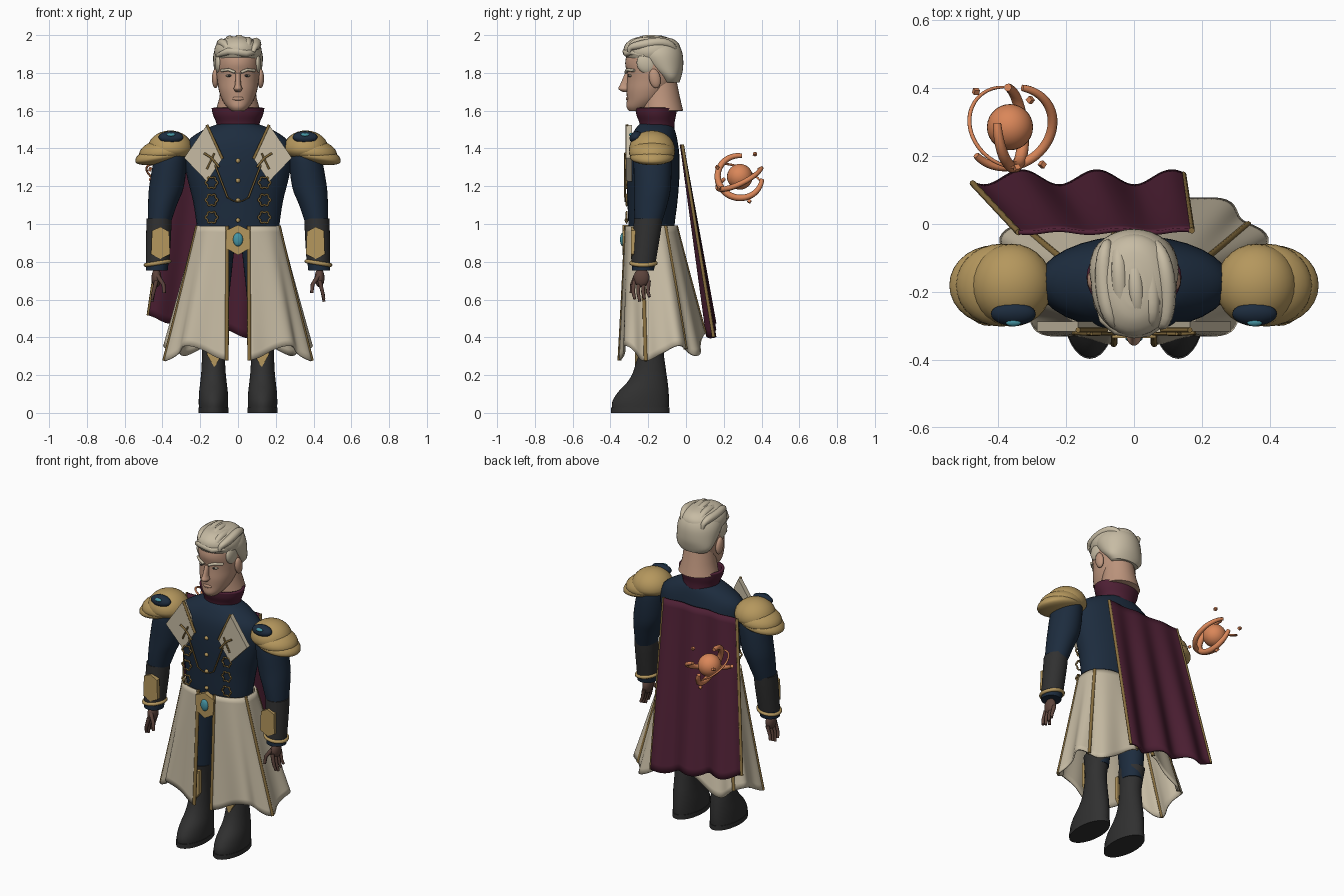
import bpy, bmesh
from math import sin, cos, pi, radians
from mathutils import Matrix, Vector, Euler

cube = bpy.data.objects.get("Cube")
if cube:
    bpy.data.objects.remove(cube, do_unlink=True)


def material(name, *rgb):
    m = bpy.data.materials.new(name)
    m.use_nodes = True
    m.diffuse_color = (*rgb, 1)
    m.node_tree.nodes["Principled BSDF"].inputs["Base Color"].default_value = (*rgb, 1)
    return m


skin = material("skin", .51, .30, .205)
brown = material("dark brown", .11, .058, .045)
cream = material("cream", .57, .50, .37)
navy = material("navy", .012, .025, .048)
maroon = material("maroon", .075, .014, .034)
gold = material("gold", .46, .31, .11)
dark_gold = material("dark gold", .25, .16, .05)
charcoal = material("charcoal", .03, .03, .03)
orange = material("orange", .70, .24, .10)
teal = material("teal", .06, .30, .37)
SIDES = (("left", 1), ("right", -1))


def finish(name, bm, mat, angle=50):
    bmesh.ops.recalc_face_normals(bm, faces=bm.faces[:])
    mesh = bpy.data.meshes.new(name)
    bm.to_mesh(mesh)
    bm.free()
    mesh.materials.append(mat)
    mesh.shade_smooth()
    mesh.set_sharp_from_angle(angle=radians(angle))
    ob = bpy.data.objects.new(name, mesh)
    bpy.context.collection.objects.link(ob)
    return ob


def thicken(ob, amount):
    mod = ob.modifiers.new("thickness", 'SOLIDIFY')
    mod.thickness, mod.offset = amount, 0
    return ob


def grid(name, func, nu, nv, mat):
    """Open sheet through func(u, v)."""
    bm = bmesh.new()
    rows = [[bm.verts.new(func(i / nu, j / nv)) for i in range(nu + 1)] for j in range(nv + 1)]
    for a, b in zip(rows, rows[1:]):
        for i in range(nu):
            bm.faces.new((a[i], a[i + 1], b[i + 1], b[i]))
    return finish(name, bm, mat)


def loft(name, rows, mat, cx=(0,), s=1, caps=True, n=32, steps=4):
    """Smooth stack of ellipses; each row is (z, half width, front y, back y)."""
    rows = [(*r, cx[min(i, len(cx) - 1)]) for i, r in enumerate(rows)]
    fine = []
    for i in range(len(rows) - 1):
        p = [Vector(rows[min(max(k, 0), len(rows) - 1)]) for k in range(i - 1, i + 3)]
        for k in range(steps):
            t = k / steps
            fine.append(p[1] + .5 * t * (p[2] - p[0] + t * (2 * p[0] - 5 * p[1] + 4 * p[2] - p[3]
                        + t * (3 * p[1] - 3 * p[2] + p[3] - p[0]))))
    fine.append(Vector(rows[-1]))
    bm = bmesh.new()
    rings = [[bm.verts.new((s * (x + w * sin(2 * pi * k / n)),
                            (f + b) / 2 + (f - b) / 2 * cos(2 * pi * k / n), z))
              for k in range(n)] for z, w, f, b, x in fine]
    for a, b in zip(rings, rings[1:]):
        for k in range(n):
            bm.faces.new((a[k], a[k - 1], b[k - 1], b[k]))
    if caps:
        bm.faces.new(rings[0])
        bm.faces.new(rings[-1])
    return finish(name, bm, mat)


def ball(name, loc, size, mat, rot=(0, 0, 0), flat=1):
    """Ellipsoid; flat squashes its lower half."""
    bm = bmesh.new()
    bmesh.ops.create_uvsphere(bm, u_segments=28, v_segments=16, radius=1)
    for v in bm.verts:
        if v.co.z < 0:
            v.co.z *= flat
    bm.transform(Matrix.LocRotScale(Vector(loc), Euler(rot), Vector(size)))
    return finish(name, bm, mat)


def tube(name, pts, r, mat, taper=None, cyclic=False):
    cu = bpy.data.curves.new(name, 'CURVE')
    cu.dimensions, cu.bevel_depth, cu.bevel_resolution, cu.use_fill_caps = '3D', r, 2, True
    sp = cu.splines.new('POLY')
    sp.points.add(len(pts) - 1)
    sp.use_cyclic_u = cyclic
    for i, p in enumerate(pts):
        sp.points[i].co = (*p, 1)
        sp.points[i].radius = taper(i / (len(pts) - 1)) if taper else 1
    tmp = bpy.data.objects.new(name + " path", cu)
    bm = bmesh.new()
    bm.from_mesh(tmp.to_mesh())
    bpy.data.objects.remove(tmp)
    return finish(name, bm, mat)


def plate(name, outline, y, depth, mat, s=1):
    """Flat slab with an x-z outline, extruded forward from y."""
    bm = bmesh.new()
    face = bm.faces.new([bm.verts.new((s * x, y, z)) for x, z in outline])
    out = bmesh.ops.extrude_face_region(bm, geom=[face])
    bmesh.ops.translate(bm, vec=(0, -depth, 0), verts=[v for v in out["geom"] if isinstance(v, bmesh.types.BMVert)])
    return finish(name, bm, mat, 20)


# Head and neck
loft("head", [(1.597, .03, -.30, -.24), (1.62, .058, -.315, -.17), (1.66, .085, -.313, -.12),
              (1.71, .102, -.315, -.08), (1.76, .11, -.312, -.05), (1.80, .115, -.312, -.04),
              (1.85, .116, -.322, -.035), (1.90, .112, -.31, -.04), (1.96, .08, -.27, -.08)], skin)
loft("neck", [(1.54, .085, -.225, -.06), (1.595, .085, -.23, -.06), (1.60, .118, -.235, -.015),
              (1.67, .098, -.235, -.032), (1.76, .09, -.23, -.05)], skin, steps=1)
loft("nose", [(1.70, .012, -.335, -.30), (1.715, .023, -.358, -.29), (1.74, .016, -.348, -.29),
              (1.80, .012, -.322, -.29)], skin)
ball("lips", (0, -.309, 1.664), (.03, .009, .011), skin)
tube("mouth_line", [(-.028, -.309, 1.664), (0, -.317, 1.665), (.028, -.309, 1.664)], .0015, brown)
for side, s in SIDES:
    ball(side + "_ear", (s * .12, -.165, 1.77), (.018, .03, .052), skin, (.2, 0, 0))
    ball(side + "_eye", (s * .045, -.294, 1.785), (.021, .012, .007), cream)
    ball(side + "_iris", (s * .045, -.304, 1.785), (.009, .004, .006), charcoal)
    tube(side + "_brow", [(s * .016, -.319, 1.803), (s * .05, -.312, 1.817), (s * .088, -.275, 1.812)], .008, cream)

# Swept-back wavy hair
loft("hair_back", [(1.75, .09, -.13, -.035), (1.78, .116, -.15, -.025), (1.83, .128, -.215, -.015),
                   (1.90, .13, -.27, -.018), (1.95, .105, -.26, -.04), (1.975, .06, -.23, -.08)], cream)
loft("hair_top", [(1.875, .115, -.312, -.05), (1.91, .126, -.33, -.03), (1.95, .115, -.322, -.035),
                  (1.98, .075, -.285, -.07), (1.992, .03, -.24, -.13)], cream)
for i in range(5):
    x = -.08 + .042 * i
    path = [(x * (.75 + .35 * sin(pi * t)) + .03 * (.5 - t), -.178 - .122 * cos(pi * t),
             1.905 + (.068 - 1.8 * x * x) * sin(pi * t) ** .7 + .006 * sin(9 * t + 2 * i))
            for t in (k / 14 for k in range(15))]
    tube(f"hair_lock_{i + 1}", path, .026, cream, lambda t: .45 + .55 * sin(pi * t))
tube("hair_wave", [(-.112, -.22, 1.885), (-.09, -.28, 1.90), (-.05, -.308, 1.915), (0, -.315, 1.912), (.04, -.312, 1.903),
                   (.08, -.29, 1.91), (.112, -.22, 1.89)], .022, cream, lambda t: .3 + .7 * sin(pi * t))
for side, s in SIDES:
    ball(side + "_temple_hair", (s * .102, -.21, 1.85), (.02, .05, .055), cream, (.5, 0, 0))

# Jacket and collar
loft("jacket", [(.95, .215, -.30, -.06), (1.0, .22, -.305, -.06), (1.12, .238, -.31, -.045),
                (1.25, .27, -.315, -.035), (1.36, .285, -.313, -.035), (1.44, .265, -.30, -.045),
                (1.50, .18, -.27, -.06), (1.535, .09, -.24, -.08)], navy)
thicken(loft("collar", [(1.50, .10, -.235, -.07), (1.54, .108, -.24, -.068), (1.58, .125, -.255, -.06),
                        (1.615, .132, -.26, -.055)], maroon, caps=False), .016)
for i in range(4):
    ball(f"button_{i + 1}", (0, -.315, 1.02 + .105 * i), (.012, .01, .012), gold)

for side, s in SIDES:
    # Lapels, braid and frogging
    plate(side + "_lapel", [(.165, 1.525), (.285, 1.35), (.165, 1.225), (.083, 1.345)], -.287, .03, cream, s)
    tube(side + "_lapel_trim", [(s * .165, -.312, 1.525), (s * .083, -.312, 1.345)], .008, dark_gold)
    tube(side + "_brooch_bar", [(s * .18, -.32, 1.375), (s * .14, -.323, 1.35), (s * .10, -.323, 1.30)], .006, dark_gold)
    tube(side + "_brooch_pin", [(s * .165, -.32, 1.29), (s * .125, -.323, 1.375)], .005, dark_gold)
    tube(side + "_braid", [(s * (.12 - .065 * t), -.323, 1.31 - .17 * t) for t in (0, .3, .6, 1)], .005, dark_gold)
    tube(side + "_chain", [(s * .055 * (1 - t), -.322, 1.14 - .022 * sin(pi * t / 2)) for t in (0, .3, .6, 1)],
         .003, dark_gold)
    for i in range(3):
        ring = [(s * (.14 + (.029 + .004 * cos(6 * a)) * cos(a)), -.314, 1.035 + .092 * i + (.029 + .004 * cos(6 * a)) * sin(a))
                for a in (2 * pi * k / 36 for k in range(36))]
        tube(f"{side}_frog_{i + 1}", ring, .005, dark_gold, cyclic=True)

    # Layered shoulder armour
    for i, (x, z, w, d, h) in enumerate([(.36, 1.395, .12, .122, .10), (.39, 1.375, .135, .122, .075),
                                         (.408, 1.355, .138, .118, .06)]):
        ball(f"{side}_shoulder_plate_{i + 1}", (s * x, -.18, z), (w, d, h), gold, (0, s * .08 * (i + .3), 0), .6)
    ball(side + "_shoulder_boss", (s * .355, -.265, 1.46), (.066, .036, .029), navy, (.6, 0, 0))
    ball(side + "_shoulder_gem", (s * .355, -.291, 1.473), (.022, .011, .009), teal, (.6, 0, 0))

    # Sleeve, cuff and hand
    loft(side + "_sleeve", [(1.43, .06, -.24, -.11), (1.36, .085, -.275, -.08), (1.2, .092, -.275, -.08),
                            (1.1, .076, -.275, -.10), (1.0, .06, -.27, -.13)], navy, (.345, .355, .378, .40, .418), s)
    loft(side + "_gauntlet", [(1.03, .066, -.275, -.125), (.95, .066, -.28, -.135), (.80, .062, -.29, -.16)],
         charcoal, (.418, .42, .425), s)
    loft(side + "_cuff", [(.80, .06, -.285, -.16), (.755, .058, -.285, -.17)], navy, (.427, .43), s)
    tube(side + "_cuff_ring", [(s * (.426 + .063 * cos(a)), -.225 + .064 * sin(a), .793 - .01 * cos(a))
                               for a in (2 * pi * k / 28 for k in range(28))], .011, gold, cyclic=True)
    plate(side + "_bracer", [(.36, .84), (.365, .96), (.41, .985), (.455, .965), (.46, .84), (.41, .815)],
          -.265, .027, gold, s)
    ball(side + "_palm", (s * .432, -.235, .715), (.026, .042, .05), brown)
    for i in range(4):
        y = -.275 + .026 * i
        tube(f"{side}_finger_{i + 1}", [(s * .432, y, .70), (s * .447, y - .005, .64),
                                        (s * .455, y + .004, .59 + .012 * abs(i - 1))], .012, brown, lambda t: 1 - .35 * t)
    tube(side + "_thumb", [(s * .425, -.265, .725), (s * .395, -.285, .68), (s * .39, -.29, .635)],
         .013, brown, lambda t: 1 - .35 * t)

    # Trousers and boots
    loft(side + "_trouser_leg", [(1.0, .095, -.28, -.06), (.8, .085, -.265, -.075), (.6, .072, -.255, -.085),
                                 (.40, .06, -.24, -.105)], navy, (.10, .112, .12, .125), s)
    loft(side + "_boot", [(.02, .077, -.392, -.092), (.06, .078, -.39, -.09), (.11, .076, -.36, -.092),
                          (.17, .069, -.305, -.098), (.24, .063, -.272, -.108), (.35, .061, -.253, -.118),
                          (.47, .07, -.262, -.09)], charcoal, (.13,), s)
    loft(side + "_sole", [(0, .08, -.397, -.087), (.028, .08, -.397, -.087)], charcoal, (.13,), s, steps=1)
    plate(side + "_shin_guard", [(.085, .45), (.165, .45), (.165, .31), (.125, .24), (.085, .31)], -.245, .025, gold, s)


# Flared coat skirt: two panels, open at the front and at a back vent
def skirt(u, t, s):
    w = .222 + .165 * t
    front, back = -.318 - .028 * t, -.052 + .145 * t
    edge = (.058 / w) ** (1 / .75)
    a = edge + u * (pi - 2 * edge)
    fold = 1 + .045 * t * cos(10 * a)
    x = w * fold * sin(a) ** .75
    y = (front + back) / 2 + (front - back) / 2 * abs(cos(a)) ** .8 * (1 if cos(a) > 0 else -1) * fold
    hem = .315 + .04 * cos(5 * a + pi) + .07 * max(0, -cos(a)) ** 4
    return (s * x, y, .99 + (hem - .99) * t)


for side, s in SIDES:
    thicken(grid(side + "_skirt_panel", lambda u, t: skirt(u, t, s), 60, 20, cream), .01)
    for i, u in enumerate((0, .4, .68, 1)):
        tube(f"{side}_skirt_trim_{i + 1}", [skirt(u, k / 20, s) for k in range(21)], .0105, dark_gold)
plate("buckle", [(-.065, .965), (0, .995), (.065, .965), (.06, .87), (0, .835), (-.06, .87)], -.305, .03, gold)
ball("buckle_gem", (0, -.335, .918), (.026, .014, .036), teal)


# Pleated cape hanging off the back
def cape(u, t):
    x = (-.34 - .135 * t) * (1 - u) + (.17 - .025 * t) * u
    y = -.022 + .155 * t + .022 * (.2 + .8 * t) * cos(2 * pi * (2.8 * u - .65))
    hem = .505 - .115 * u + .012 * cos(6 * pi * u)
    return (x, y, 1.42 + (hem - 1.42) * t)


thicken(grid("cape", cape, 60, 24, maroon), .012)
for side, u in (("left", 1), ("right", 0)):
    tube(side + "_cape_trim", [cape(u, k / 16) for k in range(17)], .009, dark_gold)

# Floating orb with broken rings
centre = Vector((-.365, .285, 1.25))
ball("orb", centre, (.068,) * 3, orange)
for i, (rot, r, thick, start, arc) in enumerate([((.45, .3, 0), .13, .015, 1.25, 1.2), ((.1, 1.25, .2), .118, .018, .95, 1.5),
                                                 ((-.4, .4, 0), .128, .006, .5, 1)]):
    turn = Euler(rot).to_matrix()
    tube(f"orb_ring_{i + 1}", [centre + turn @ Vector((r * cos(a), r * sin(a), 0))
                               for a in (pi * (start + arc * k / 40) for k in range(41))], thick, orange,
         lambda t: .65 + .35 * max(0, sin(pi * t)) ** .6)
for i, offset in enumerate([(-.10, .105, .04), (.095, -.11, -.06), (.02, -.12, .05), (.03, .05, -.13), (.06, .08, .12)]):
    bm = bmesh.new()
    bmesh.ops.create_cube(bm, size=.016)
    bm.transform(Matrix.LocRotScale(centre + Vector(offset), Euler((.5, .4, i)), None))
    finish(f"orb_shard_{i + 1}", bm, orange, 20)
